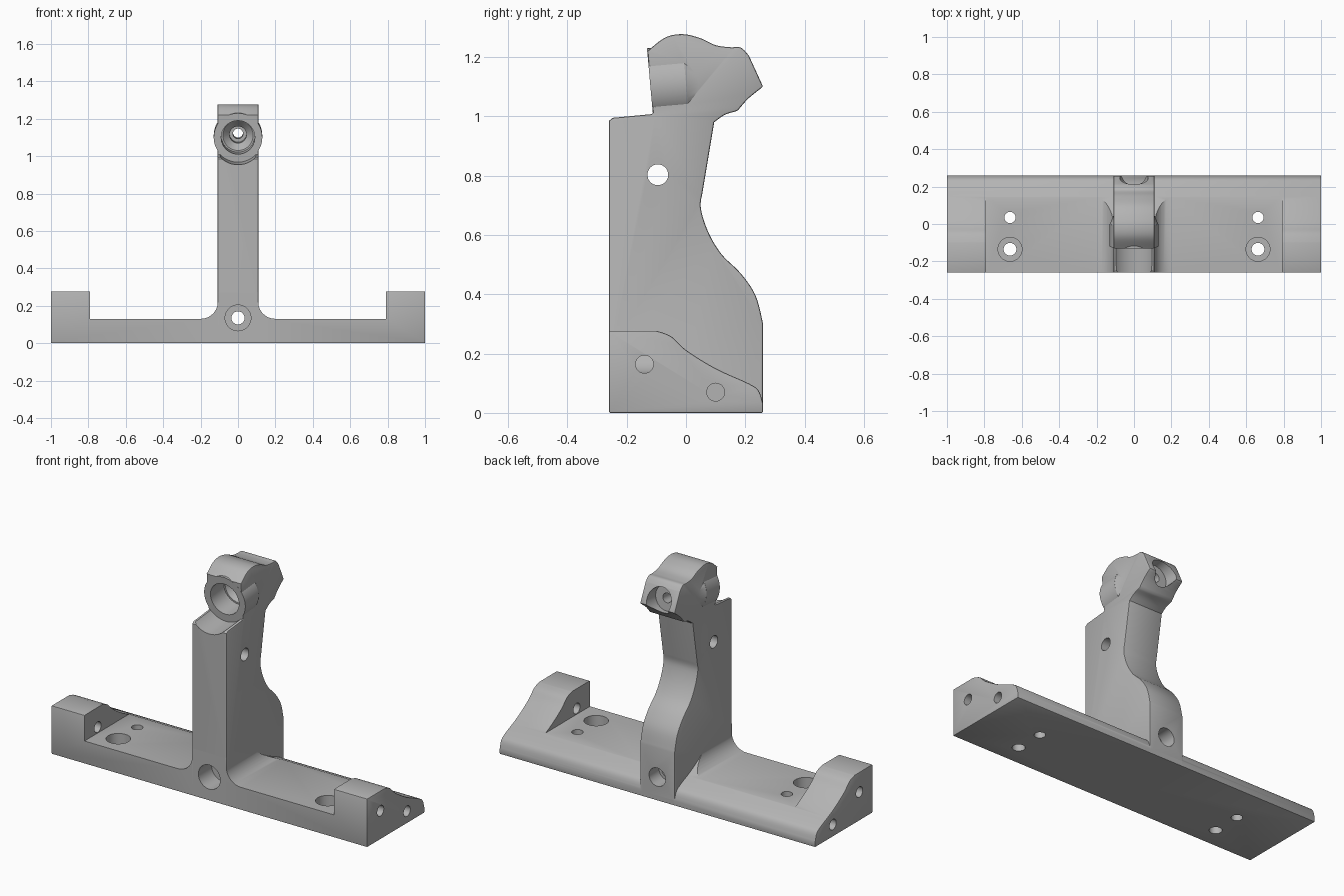
import bpy, bmesh, math
from mathutils import Vector

cube = bpy.data.objects.get("Cube")
if cube:
    bpy.data.objects.remove(cube, do_unlink=True)

grey = bpy.data.materials.new("matte grey")
grey.use_nodes = True
grey.diffuse_color = (0.45, 0.45, 0.45, 1)
grey.node_tree.nodes["Principled BSDF"].inputs["Base Color"].default_value = grey.diffuse_color


def to_object(bm, name):
    bmesh.ops.recalc_face_normals(bm, faces=bm.faces)
    mesh = bpy.data.meshes.new(name)
    bm.to_mesh(mesh)
    bm.free()
    mesh.materials.append(grey)
    ob = bpy.data.objects.new(name, mesh)
    bpy.context.collection.objects.link(ob)
    return ob


def prism(name, points, offset):
    """Extrude a closed 3D outline by an offset vector."""
    bm = bmesh.new()
    face = bm.faces.new([bm.verts.new(p) for p in points])
    made = bmesh.ops.extrude_face_region(bm, geom=[face])["geom"]
    bmesh.ops.translate(bm, vec=offset, verts=[v for v in made if isinstance(v, bmesh.types.BMVert)])
    return to_object(bm, name)


def rod(a, b, r1, r2=None, name="rod"):
    """Cylinder or cone from point a to point b."""
    a, b = Vector(a), Vector(b)
    bm = bmesh.new()
    bmesh.ops.create_cone(bm, cap_ends=True, segments=48, radius1=r1,
                          radius2=r1 if r2 is None else r2, depth=(b - a).length)
    bm.transform((b - a).to_track_quat('Z', 'Y').to_matrix().to_4x4())
    bmesh.ops.translate(bm, vec=(a + b) / 2, verts=bm.verts)
    return to_object(bm, name)


def apply(ob, mod):
    bpy.context.view_layer.objects.active = ob
    bpy.ops.object.modifier_apply(modifier=mod.name)


def combine(ob, other, operation='DIFFERENCE'):
    mod = ob.modifiers.new("combine", 'BOOLEAN')
    mod.operation, mod.solver, mod.object = operation, 'EXACT', other
    apply(ob, mod)
    bpy.data.objects.remove(other, do_unlink=True)


def soften(ob, width):
    mod = ob.modifiers.new("soften", 'BEVEL')
    mod.width, mod.segments = width, 2
    mod.limit_method, mod.angle_limit = 'ANGLE', math.radians(60)
    apply(ob, mod)


def spline(pts, steps=5):
    """Smooth curve through the points."""
    p = [Vector(q) for q in pts]
    p = [p[0]] + p + [p[-1]]
    out = []
    for a, b, c, d in zip(p, p[1:], p[2:], p[3:]):
        for i in range(steps):
            t = i / steps
            out.append(0.5 * (2 * b + (c - a) * t + (2 * a - 5 * b + 4 * c - d) * t * t
                              + (3 * b - a - 3 * c + d) * t ** 3))
    return out + [p[-1]]


# Base bar with a sloping back
slope = spline([(0.26, 0.03), (0.245, 0.075), (0.21, 0.1), (0.1, 0.15), (0, 0.212),
                (-0.05, 0.258), (-0.1, 0.277)])
outline = [(-0.26, 0), (0.26, 0)] + [tuple(v) for v in slope] + [(-0.26, 0.277)]
bracket = prism("bracket", [(-1, y, z) for y, z in outline], (2, 0, 0))
soften(bracket, 0.005)

# Pockets on both sides, with a round fillet towards the post
for s in (-1, 1):
    fillet = [(0.2 - 0.092 * math.sin(t * math.pi / 20), 0.22 - 0.09 * math.cos(t * math.pi / 20))
              for t in range(11)]
    shape = [(0.79, 0.13)] + fillet + [(0.108, 0.4), (0.79, 0.4)]
    combine(bracket, prism("pocket", [(s * x, -0.4, z) for x, z in shape], (0, 0.8, 0)))

# Upright post and head, one side profile
crown = spline([(-0.13, 1.22), (-0.07, 1.266), (-0.01, 1.277), (0.05, 1.263), (0.1, 1.24),
                (0.15, 1.233), (0.185, 1.232), (0.212, 1.205)])
neck = spline([(0.26, 1.1), (0.21, 1.06), (0.175, 1.02)], 3) + spline([(0.165, 1.016), (0.13, 1.005), (0.095, 0.98)], 3)
back = spline([(0.055, 0.74), (0.05, 0.69), (0.075, 0.61), (0.12, 0.535), (0.185, 0.47),
               (0.235, 0.395), (0.26, 0.3)])
side = [(-0.26, 0), (-0.26, 0.985), (-0.247, 0.995), (-0.111, 1.008)]
side += [tuple(v) for v in crown + neck + back] + [(0.26, 0)]
post = prism("post", [(-0.11, y, z) for y, z in side], (0.22, 0, 0))
soften(post, 0.006)


def axis(y):
    """Point on the slightly tilted bore axis."""
    return (0, y, 1.1 + 0.09 * (y + 0.12))


# Cradle groove in front of the barrel, then the barrel itself
combine(post, rod(axis(-0.4), axis(-0.1195), 0.133))
combine(post, rod(axis(-0.12), axis(0), 0.13), 'UNION')
combine(post, rod(axis(-0.001), axis(0.055), 0.13, 0.105), 'UNION')
combine(bracket, post, 'UNION')

# Stepped bore through the head, with a cup at the back
for y0, y1, r0, r1 in ((-0.2, 0.0, 0.09, 0.09), (-0.01, 0.04, 0.09, 0.045),
                       (0.03, 0.1, 0.045, 0.045), (0.05, 0.3, 0.027, 0.027),
                       (0.17, 0.32, 0.073, 0.078)):
    combine(bracket, rod(axis(y0), axis(y1), r0, r1))

# Cross hole in the post and the counterbored hole at its foot
combine(bracket, rod((-0.3, -0.095, 0.803), (0.3, -0.095, 0.803), 0.035))
for y0, y1, r in ((-0.3, 0.3, 0.035), (-0.3, -0.14, 0.069), (0.17, 0.3, 0.052)):
    combine(bracket, rod((0, y0, 0.135), (0, y1, 0.135), r))

# Mounting holes and end holes, mirrored
for s in (-1, 1):
    x = s * 0.663
    combine(bracket, rod((x, 0.035, -0.1), (x, 0.035, 0.3), 0.03))
    combine(bracket, rod((x, -0.135, -0.1), (x, -0.135, 0.3), 0.034))
    combine(bracket, rod((x, -0.135, 0.06), (x, -0.135, 0.3), 0.064))
    combine(bracket, rod((s * 1.1, -0.14, 0.164), (s * 0.7, -0.14, 0.164), 0.03))
    combine(bracket, rod((s * 1.1, 0.1, 0.07), (s * 0.8, 0.1, 0.07), 0.03))

# Smooth curved surfaces, crisp edges
bpy.ops.object.select_all(action='DESELECT')
bracket.select_set(True)
bpy.context.view_layer.objects.active = bracket
bpy.ops.object.shade_smooth_by_angle(angle=math.radians(30))
